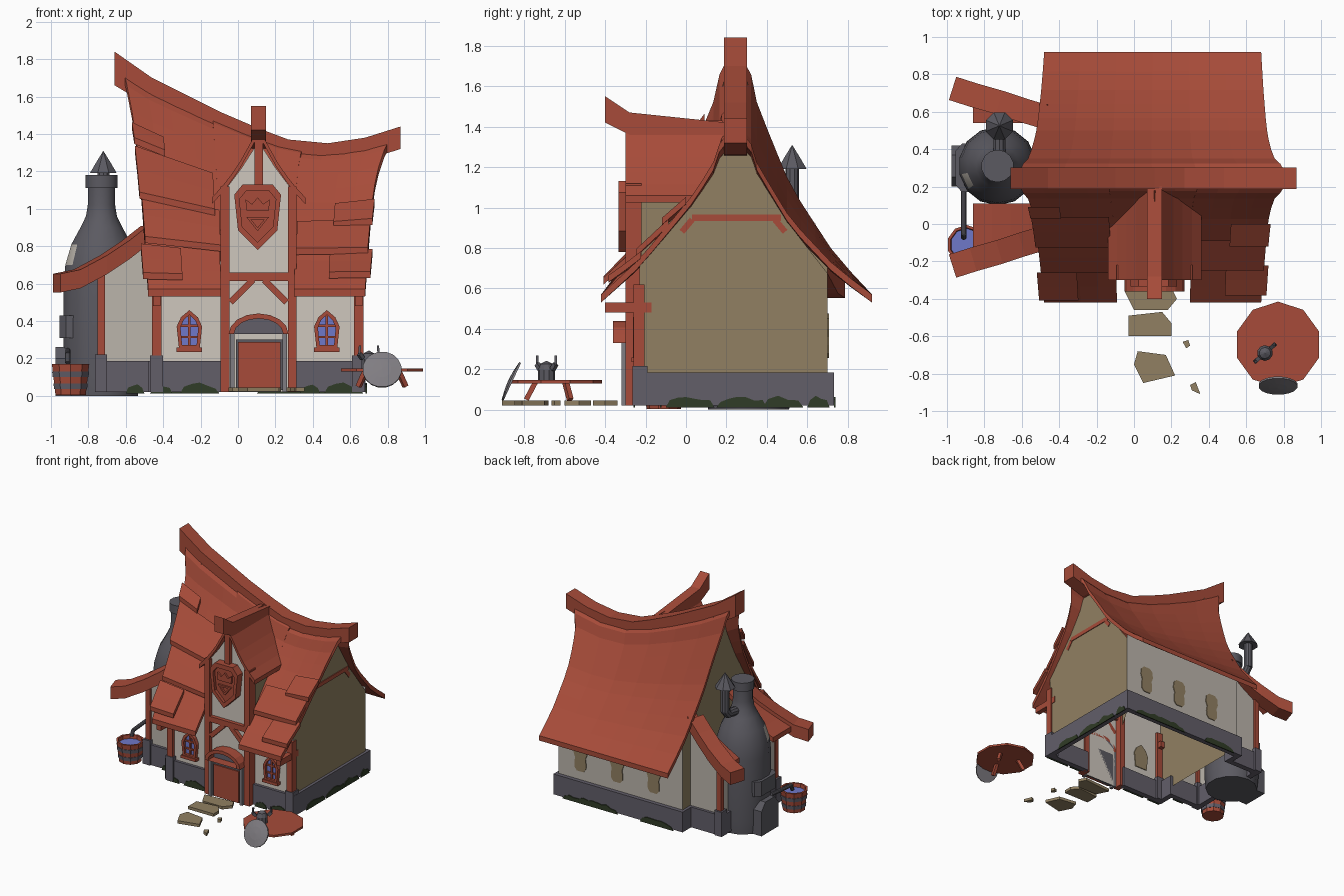
import bpy, bmesh, math, random
from mathutils import Vector

if "Cube" in bpy.data.objects:
    bpy.data.objects.remove(bpy.data.objects["Cube"])
random.seed(4)

def mat(name, r, g, b):
    m = bpy.data.materials.new(name)
    m.diffuse_color = (r, g, b, 1)
    m.use_nodes = True
    m.node_tree.nodes["Principled BSDF"].inputs["Base Color"].default_value = m.diffuse_color
    return m
RED = mat("red wood", .385, .071, .041)
LIGHT = mat("light plaster", .62, .57, .51)
WALL = mat("pale plaster", .50, .46, .41)
TAN = mat("tan stone", .283, .216, .122)
STONE = mat("grey stone", .122, .112, .141)
IRON = mat("dark iron", .105, .102, .120)
STEEL = mat("light steel", .216, .205, .223)
GREEN = mat("moss green", .03, .045, .02)
BLUE = mat("blue glass", .156, .188, .578)

def finish(bm, name, m, smooth=False):
    bmesh.ops.recalc_face_normals(bm, faces=bm.faces)
    me = bpy.data.meshes.new(name)
    bm.to_mesh(me); bm.free()
    me.materials.append(m)
    ob = bpy.data.objects.new(name, me)
    bpy.context.collection.objects.link(ob)
    if smooth:
        bpy.ops.object.select_all(action='DESELECT')
        ob.select_set(True); bpy.context.view_layer.objects.active = ob
        bpy.ops.object.shade_smooth_by_angle(angle=math.radians(35))
    return ob

def box(name, x0, x1, y0, y1, z0, z1, m):
    bm = bmesh.new(); bmesh.ops.create_cube(bm, size=1)
    for v in bm.verts:
        v.co = ((x0, x1)[v.co.x > 0], (y0, y1)[v.co.y > 0], (z0, z1)[v.co.z > 0])
    return finish(bm, name, m)

def put(axis, a, b, d):
    return {'x': (d, a, b), 'y': (a, d, b), 'z': (a, b, d)}[axis]

def plate(name, pts, axis, d0, d1, m, inner=None):
    """Extruded outline; with inner outline it becomes a frame."""
    bm = bmesh.new(); n = len(pts)
    loops = [[bm.verts.new(put(axis, *p, d)) for p in o] for o in (pts, inner or pts) for d in (d0, d1)]
    o0, o1, i0, i1 = loops
    if inner:
        pairs = ((o0, o1), (i0, i1), (o0, i0), (o1, i1))
    else:
        pairs = ((o0, o1),)
        bm.faces.new(o0); bm.faces.new(o1)
        for v in i0 + i1: bm.verts.remove(v)
    for a, b in pairs:
        for i in range(n):
            bm.faces.new((a[i], a[(i+1) % n], b[(i+1) % n], b[i]))
    return finish(bm, name, m)

def poly(name, pts, m):
    bm = bmesh.new(); bm.faces.new([bm.verts.new(p) for p in pts])
    return finish(bm, name, m)

def bar(name, p, q, w, h, m):
    p, q = Vector(p), Vector(q); d = q - p
    bm = bmesh.new(); bmesh.ops.create_cube(bm, size=1)
    rot = d.to_track_quat('Z', 'Y')
    for v in bm.verts:
        v.co = (p + q) / 2 + rot @ Vector((v.co.x * w, v.co.y * h, v.co.z * d.length))
    return finish(bm, name, m)

def beam(name, pts, w, m):
    """Mitred strip along (x, y, top, height) points."""
    bm = bmesh.new(); rings = []
    nrm = [Vector((a[1]-b[1], b[0]-a[0])).normalized() for a, b in zip(pts, pts[1:])]
    for i, (x, y, z, h) in enumerate(pts):
        a, b = nrm[max(i-1, 0)], nrm[min(i, len(nrm)-1)]
        s = (a + b).normalized(); s *= w / 2 / s.dot(a)
        rings.append([bm.verts.new((x+k*s.x, y+k*s.y, zz)) for k, zz in ((-1, z), (1, z), (1, z-h), (-1, z-h))])
    for a, b in zip(rings, rings[1:]):
        for i in range(4): bm.faces.new((a[i], a[(i+1) % 4], b[(i+1) % 4], b[i]))
    bm.faces.new(rings[0]); bm.faces.new(rings[-1])
    return finish(bm, name, m)

def lathe(name, prof, c, n, m, smooth=False):
    bm = bmesh.new()
    rings = [[bm.verts.new((c[0]+r*math.cos(math.tau*(i+.5)/n), c[1]+r*math.sin(math.tau*(i+.5)/n), c[2]+z))
              for i in range(n)] for r, z in prof]
    for a, b in zip(rings, rings[1:]):
        for i in range(n): bm.faces.new((a[i], a[(i+1) % n], b[(i+1) % n], b[i]))
    bm.faces.new(rings[0]); bm.faces.new(rings[-1])
    bmesh.ops.remove_doubles(bm, verts=bm.verts, dist=.0005)
    return finish(bm, name, m, smooth)

def sheet(name, fn, nu, nv, thick, m):
    bm = bmesh.new()
    g = [[bm.verts.new(fn(i/nu, j/nv)) for j in range(nv+1)] for i in range(nu+1)]
    fs = [bm.faces.new((g[i][j], g[i+1][j], g[i+1][j+1], g[i][j+1])) for i in range(nu) for j in range(nv)]
    ex = bmesh.ops.extrude_face_region(bm, geom=fs, use_keep_orig=True)
    for e in ex['geom']:
        if isinstance(e, bmesh.types.BMVert): e.co.z -= thick
    return finish(bm, name, m)

def interp(x, tab):
    for (a, va), (b, vb) in zip(tab, tab[1:]):
        if x <= b: break
    return va + (vb - va) * (x - a) / (b - a)

# swaybacked main roof: ridge height over x, slope profile as (height fraction, y)
RIDGE = [(-.66, 1.84), (-.46, 1.70), (-.1, 1.52), (.11, 1.43), (.27, 1.37), (.48, 1.35), (.68, 1.38), (.87, 1.44)]
FRONT = [(0, -.42), (.22, -.23), (.62, .04), (.8, .135), (.97, .187), (1, .24)]
BACK = [(0, .92), (.17, .74), (.46, .52), (.8, .35), (.97, .303), (1, .24)]
def roof_z(x, f): return .57 + (interp(x, RIDGE) - .015 - .57) * f
def roof(name, side, u0, u1, f0, f1, lift=0, thick=.04, nu=4, nv=10):
    def fn(a, b):
        u, f = u0 + (u1-u0)*a, f0 + (f1-f0)*b
        g = max(f, 0)
        l, r = -.48 - .08*g - .07*g**5, .68 + .06*g + .09*g**6
        x = l + (r-l)*u
        k = lift * (1 - .6*b)
        return (x, interp(f, side) - k*.7, roof_z(x, f) + k*.7)
    sheet(name, fn, nu, nv, thick, RED)
roof("roof_back", BACK, 0, 1, 0, 1, nu=6)
roof("roof_front_left", FRONT, 0, .336, 0, 1)
roof("roof_front_right", FRONT, .672, 1, 0, 1)
roof("roof_front_centre", FRONT, .336, .672, .34, 1)
for u0, u1, f0, f1 in ((-.01, .12, .66, .74), (-.01, .32, .42, .64), (.0, .34, .22, .44), (-.02, .16, .05, .2),
                       (.84, 1.01, .43, .58), (.68, 1.0, .24, .45), (.83, 1.02, .08, .25)):
    roof("roof_shingle", FRONT, u0, u1, f0, f1, .045, .035, 1, 2)
beam("ridge_beam", [(x, .245, z, h) for (x, z), h in zip(RIDGE, (.18, .16, .13, .12, .11, .11, .12, .12))], .115, RED)

# main walls, open underneath
for nm, a, b in (("left", -.46, -.07), ("right", .29, .66)):
    poly("front_wall_" + nm, [(a, -.23, .1), (b, -.23, .1), (b, -.23, .72), (a, -.23, .72)], LIGHT)
poly("back_wall", [(-.46, .7, .1), (.66, .7, .1), (.66, .7, .72), (-.46, .7, .72)], WALL)
for x in (-.46, .66):
    prof = [(y, roof_z(x, f) - .03) for f, y in FRONT[1:]] + [(y, roof_z(x, f) - .03) for f, y in BACK[-2:0:-1]]
    poly("gable_wall", [(x, -.23, .1)] + [(x, min(y, .70), z) for y, z in prof] + [(x, .70, .1)], TAN)
bar("gable_tie", (.65, .03, .95), (.65, .47, .95), .032, .032, RED)
for y, s in ((.03, -1), (.44, 1)): bar("gable_tie_end", (.65, y, .94), (.65, y + .05*s, .88), .03, .03, RED)
beam("plinth", [(x, y, .185, .165) for x, y in ((.29, -.23), (.66, -.23), (.66, .71), (-.46, .71), (-.46, .6), (-.74, .6),
     (-.74, -.1), (-.46, -.1), (-.46, -.23), (-.07, -.23))], .045, STONE)

# annex walls, posts and split lean-to roof
def az(x): return interp(x, [(-.98, .63), (-.86, .655), (-.72, .73), (-.6, .81), (-.46, .92)])
for y in (-.1, .6):
    poly("annex_wall", [(-.74, y, .1), (-.46, y, .1), (-.46, y, .88), (-.6, y, .78), (-.74, y, .69)], WALL)
    s = -1 if y < 0 else 1
    box("annex_post", -.75, -.71, y-.02, y+.02, .2, .7, RED)
    box("annex_post_foot", -.765, -.70, y-.035, y+.035, .02, .22, STONE)
    beam("annex_barge_beam", [(x, y + s*o, az(x)+.02, .1) for x, o in ((-.97, .125), (-.86, .09), (-.72, .05), (-.6, .01), (-.5, -.02))], .13, RED)
poly("annex_side_wall", [(-.74, -.1, .1), (-.74, .6, .1), (-.74, .6, .69), (-.74, -.1, .69)], WALL)
for y0, y1 in ((-.15, .11), (.54, .64)):
    sheet("annex_roof", lambda a, b: (-.86 + .4*a, y0 + (y1-y0)*b, az(-.86 + .4*a)), 4, 1, .04, RED)

# corner posts, feet and eave brackets
for x in (-.435, .645):
    box("corner_post", x-.025, x+.025, -.26, -.205, .18, .62, RED)
    box("corner_foot", x-.035, x+.035, -.265, -.19, .02, .215, STONE)
    box("eave_bracket", x-.02, x+.02, -.40, -.17, .48, .53, RED)

# entrance gable
poly("entrance_wall", [(-.07, -.27, .02), (.29, -.27, .02), (.29, -.27, 1.1), (.2, -.27, 1.22), (.11, -.27, 1.36), (.02, -.27, 1.22), (-.07, -.27, 1.1)], LIGHT)
for s in (-1, 1):
    x = .11 + .18*s
    poly("entrance_side_wall", [(x, -.27, .55), (x, -.23, .55), (x, .08, 1.1), (x, -.27, 1.1)], TAN)
    box("entrance_post", x-.024, x+.024, -.30, -.22, .02, 1.12, RED)
    sheet("entrance_roof", lambda a, b: (.11 + s*.25*a, -.30 + .48*b, interp(a, [(0, 1.43), (.4, 1.25), (.7, 1.14), (1, 1.06)])), 5, 1, .035, RED)
    bar("entrance_brace", (.11 + .15*s, -.285, .5), (.11 + .03*s, -.285, .62), .03, .035, RED)
box("entrance_crossbeam", -.05, .27, -.30, -.25, .615, .66, RED)
box("entrance_king_post", .087, .133, -.30, -.25, 1.1, 1.37, RED)
beam("entrance_ridge", [(.11, -.40, 1.55, .13), (.11, -.28, 1.47, .11), (.11, .2, 1.42, .1)], .08, RED)

# carved shield emblem
def shield(k): return [(.105 + k*x, .965 + k*z) for x, z in ((-.08, .165), (.08, .165), (.125, .11), (.105, -.08), (0, -.185), (-.105, -.08), (-.125, .11))]
plate("emblem_board", shield(.9), 'y', -.31, -.27, RED)
plate("emblem_rim", shield(1), 'y', -.335, -.27, RED, shield(.78))
plate("emblem_triangle", [(.045, .955), (.165, .955), (.105, .88)], 'y', -.325, -.31, RED, [(.07, .942), (.14, .942), (.105, .9)])
plate("emblem_zigzag", [(.045, .99), (.165, .99), (.17, 1.05), (.135, 1.025), (.105, 1.06), (.075, 1.025), (.04, 1.05)], 'y', -.325, -.31, RED)

# doorway with arched hood
def arch(rx, rz, n=8): return [(.11 + rx*math.cos(math.pi*i/n), .33 + rz*math.sin(math.pi*i/n)) for i in range(n+1)]
plate("door_hood", arch(.16, .11), 'y', -.36, -.27, RED, arch(.132, .083))
plate("door_tympanum", arch(.14, .09), 'y', -.285, -.27, STONE)
for x in (-.03, .25): box("door_jamb", x-.012, x+.012, -.32, -.27, .02, .33, STEEL)
box("door_frame", -.012, .238, -.305, -.27, .03, .30, IRON)
box("door", 0, .226, -.315, -.29, .03, .287, RED)

# arched windows, and bricked-up ones at the back
WIN = [(-.055, .25), (.055, .25), (.068, .37), (.045, .42), (0, .458), (-.045, .42), (-.068, .37)]
for cx in (-.26, .475):
    o = [(cx+x, z) for x, z in WIN]
    i = [(cx+x*.7, .345+(z-.345)*.78) for x, z in WIN]
    plate("window_frame", o, 'y', -.262, -.231, RED, i)
    plate("window_glass", i, 'y', -.24, -.232, BLUE)
    plate("window_inner_stone", o, 'y', -.229, -.222, TAN)
    box("window_mullion", cx-.007, cx+.007, -.252, -.235, .26, .44, RED)
    for z in (.315, .375): box("window_bar", cx-.045, cx+.045, -.252, -.235, z-.006, z+.006, RED)
    box("window_sill", cx-.068, cx+.068, -.27, -.231, .235, .258, RED)
for cx in (.46, .13, -.20):
    plate("blind_window", [(cx+s*x, z) for s, row in ((1, 1), (-1, -1)) for x, z in
          ((.03, .255), (.05, .28), (.053, .32), (.046, .36), (.06, .4), (.055, .45), (.03, .475))[::row]], 'y', .7, .706, TAN)

# moss along the plinth
def moss(axis, a0, a1, d):
    n = max(4, int((a1-a0)/.04))
    pts = [(a0, .012), (a1, .012)] + [(a1 + (a0-a1)*(i+.5)/n, .025 + (.022+.026*random.random())*math.sin(math.pi*(i+.5)/n)**.5) for i in range(n)]
    plate("moss", pts, axis, d-.004, d+.004, GREEN)
for a, b in ((-.47, -.35), (-.31, -.1), (.33, .44), (.46, .67)): moss('y', a, b, -.255)
for a, b in ((-.1, .14), (.15, .4), (.38, .58), (.6, .71)): moss('x', a, b, .685)
for a, b in ((-.4, -.1), (.1, .6)): moss('y', a, b, .735)
moss('y', -.6, -.5, -.125)

# brewing still with chimney, hatches and spout
C = (-.73, .31, 0)
st = lathe("still", [(0, 0), (.2, 0), (.21, .1), (.208, .6), (.198, .7), (.165, .81), (.115, .9), (.085, .96), (.075, 1.02), (.075, 1.11),
      (.087, 1.11), (.087, 1.18), (0, 1.18)], C, 14, IRON, True)
st.data.materials.append(WALL)
for p in st.data.polygons:
    if .7 < p.center.z < .84 and p.center.x < -.85 and p.center.y < .3: p.material_index = 1
def tube(pts, r, m):
    for p, q in zip(pts, pts[1:]):
        bm = bmesh.new(); d = Vector(q) - Vector(p)
        bmesh.ops.create_cone(bm, cap_ends=True, segments=10, radius1=r, radius2=r, depth=d.length + r*.5)
        for v in bm.verts: v.co = (Vector(p) + Vector(q))/2 + d.to_track_quat('Z', 'Y') @ v.co
        finish(bm, "pipe", m)
tube([(-.72, .36, .94), (-.72, .49, .96), (-.72, .525, 1.0), (-.72, .525, 1.2)], .034, IRON)
lathe("chimney_cap", [(0, 1.2), (.078, 1.19), (.04, 1.25), (0, 1.31)], (-.72, .525, 0), 8, IRON)
plate("furnace_mouth", [(.2, 0), (.42, 0), (.42, .2), (.37, .26), (.25, .26), (.2, .2)], 'x', -.975, -.8, IRON)
plate("furnace_hatch", [(-.955, .21), (-.92, .17), (-.8, .17), (-.8, .43), (-.92, .43), (-.955, .39)], 'z', .31, .43, IRON)
tube([(-.91, .2, .24), (-.91, -.05, .22), (-.91, -.07, .18)], .015, IRON)

# bucket
B = (-.895, -.11, 0)
lathe("bucket", [(0, .004), (.085, .004), (.105, .17), (.09, .17), (.085, .13), (0, .13)], B, 10, RED)
lathe("bucket_water", [(0, .13), (.085, .132), (.087, .14), (0, .14)], B, 10, BLUE)
for z in (.05, .115):
    r = .086 + z*.125
    lathe("bucket_hoop", [(r-.01, z-.015), (r, z-.015), (r+.004, z+.015), (r-.01, z+.015)], B, 10, STONE)

# table, horned helmet and leaning round shield
T = (.77, -.645, 0)
lathe("table_top", [(0, .13), (.23, .13), (.23, .147), (0, .147)], T, 10, RED)
for a in (30, 150, 270):
    c, s = math.cos(math.radians(a)), math.sin(math.radians(a))
    bar("table_leg", (T[0]+.1*c, T[1]+.1*s, .135), (T[0]+.145*c, T[1]+.145*s, .05), .025, .025, RED)
H = (.7, -.69, .147)
lathe("helmet", [(0, 0), (.042, 0), (.042, .05), (.03, .08), (0, .095)], H, 10, IRON)
for s in (-1, 1):
    tip = [(H[0]+s*.035, H[1]+s*.03, .2), (H[0]+s*.052, H[1]+s*.045, .225), (H[0]+s*.048, H[1]+s*.045, .268)]
    bar("helmet_horn", tip[0], tip[1], .022, .022, IRON)
    bar("helmet_horn_tip", tip[1], tip[2], .012, .012, IRON)
sh = lathe("round_shield", [(0, -.006), (.105, -.006), (.105, .004), (.05, .012), (0, .015)], (0, 0, 0), 16, STEEL)
sh.location = (.77, -.865, .14); sh.rotation_euler = (math.radians(65), 0, 0)

# stepping stones
for pts in ([(-.05, -.36), (.2, -.34), (.23, -.4), (.18, -.46), (.0, -.46)], [(-.03, -.49), (.15, -.47), (.2, -.53), (.2, -.6), (-.03, -.6)],
            [(.02, -.68), (.17, -.7), (.22, -.81), (.05, -.85), (0, -.75)], [(.26, -.63), (.29, -.62), (.3, -.65), (.28, -.665)], [(.3, -.86), (.33, -.845), (.355, -.91), (.31, -.89)]):
    plate("stepping_stone", pts, 'z', .022, .045, TAN)
